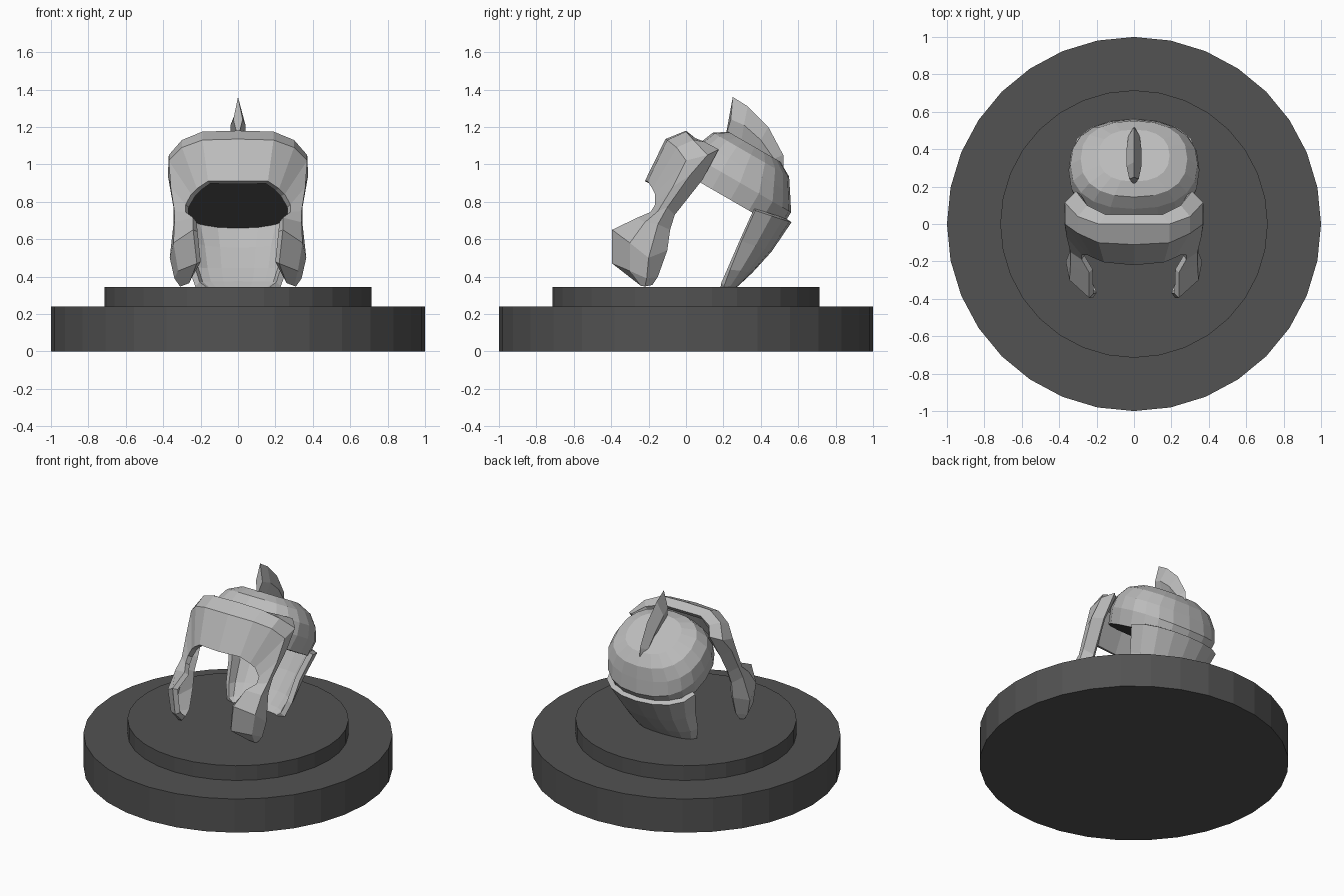
import bpy, bmesh, math
from mathutils import Matrix

if "Cube" in bpy.data.objects:
    bpy.data.objects.remove(bpy.data.objects["Cube"])


def material(name, v):
    m = bpy.data.materials.new(name)
    m.diffuse_color = (v, v, v, 1)
    m.use_nodes = True
    m.node_tree.nodes["Principled BSDF"].inputs["Base Color"].default_value = m.diffuse_color
    return m


DARK, STEEL = material("dark_stone", .085), material("steel", .5)


def make(name, verts, faces, thickness=0, mirror=False):
    me = bpy.data.meshes.new(name)
    me.from_pydata(verts, [], faces)
    me.materials.append(STEEL)
    ob = bpy.data.objects.new(name, me)
    bpy.context.collection.objects.link(ob)
    if mirror:
        ob.modifiers.new("mirror", 'MIRROR')
    if thickness:
        s = ob.modifiers.new("shell", 'SOLIDIFY')
        s.thickness = thickness
        s.offset = -1
    return ob


def grid_faces(rows, cols, wrap=False):
    n = cols if wrap else cols - 1
    return [(r * cols + c, r * cols + (c + 1) % cols,
             (r + 1) * cols + (c + 1) % cols, (r + 1) * cols + c)
            for r in range(rows - 1) for c in range(n)]


def fix_normals(ob):
    bm = bmesh.new()
    bm.from_mesh(ob.data)
    bmesh.ops.recalc_face_normals(bm, faces=bm.faces)
    bm.to_mesh(ob.data)
    bm.free()


# Two-step round plinth
for name, r, z0, z1 in (("base_lower", 1, 0, .24), ("base_upper", .715, .24, .345)):
    bpy.ops.mesh.primitive_cylinder_add(vertices=32, radius=r, depth=z1 - z0,
                                        location=(0, 0, (z0 + z1) / 2))
    bpy.context.object.name = name
    bpy.context.object.data.materials.append(DARK)

# Helmet bowl: oval rings (height, centre, half length, half width), tipped back
rings = [(.82, -.20, .31, .325), (.925, -.20, .315, .35), (1.01, -.215, .275, .34),
         (1.085, -.225, .235, .285), (1.13, -.23, .16, .19)]
N = 20
verts = []
for w, c, hl, hw in rings:
    for i in range(N):
        a = 2 * math.pi * i / N
        ca, sa = math.cos(a), math.sin(a)
        p = .85
        verts.append((hw * math.copysign(abs(ca) ** p, ca),
                      c + hl * math.copysign(abs(sa) ** p, sa), w))
faces = grid_faces(len(rings), N, True)
faces.append(tuple(range((len(rings) - 1) * N, len(rings) * N)))
faces.append(tuple(reversed(range(N))))
bowl = make("helmet_bowl", verts, faces)
bowl.data.transform(Matrix.Rotation(math.radians(-30), 4, 'X'))
bowl.data.materials.append(DARK)
bowl.data.polygons[-1].material_index = 1  # dark underside behind the face opening

# Brow band running into the cheek guards: rear edge, ridge, crease, front edge
band = [
    (0, .05, 1.14), (0, 0, 1.18), (0, -.11, 1.135), (0, -.22, .91),
    (.15, .05, 1.14), (.19, 0, 1.175), (.19, -.10, 1.13), (.16, -.205, .91),
    (.25, .10, 1.12), (.30, .04, 1.13), (.30, -.05, 1.09), (.22, -.18, .87),
    (.31, .175, 1.08), (.37, .115, 1.05), (.37, .0, 1.02), (.25, -.165, .84),
    (.33, .09, .92), (.375, .02, .94), (.36, -.07, .88), (.28, -.165, .785),
    (.29, -.06, .73), (.345, -.10, .77), (.34, -.15, .75), (.28, -.19, .745),
    (.30, -.085, .65), (.345, -.15, .68), (.34, -.22, .69), (.24, -.26, .715),
    (.30, -.10, .54), (.365, -.20, .50), (.345, -.30, .58), (.24, -.395, .65),
    (.29, -.15, .40), (.34, -.21, .39), (.32, -.30, .43), (.22, -.395, .47),
    (.30, -.18, .355), (.31, -.22, .347), (.30, -.24, .35), (.26, -.26, .365)]
make("brow_and_cheek_guards", band, grid_faces(10, 4), .035, mirror=True)

# Neck guard: curved plate (half width, side y, side z, back y, back z)
rows = [(.30, .365, .765, .535, .71), (.25, .29, .60, .43, .555), (.23, .225, .45, .33, .445),
        (.205, .19, .37, .255, .375), (.17, .185, .345, .215, .345)]
M = 9
verts = []
for hw, ys, zs, yb, zb in rows:
    for i in range(M):
        a = math.pi * (i / (M - 1) - .5)
        k = math.cos(a) ** .8 if 0 < i < M - 1 else 0
        verts.append((hw * math.sin(a), ys + (yb - ys) * k, zs + (zb - zs) * k))
make("neck_guard", verts, grid_faces(len(rows), M)).data.flip_normals()
guard = bpy.data.objects["neck_guard"].modifiers.new("shell", 'SOLIDIFY')
guard.thickness, guard.offset = .035, -1

# Crest fin: diamond sections (outer y z, middle y z half width, base y z)
fin = [(.25, 1.36, .24, 1.24, .025, .21, 1.14), (.33, 1.31, .31, 1.21, .04, .29, 1.09),
       (.44, 1.20, .40, 1.13, .04, .37, 1.05), (.52, 1.05, .47, 1.03, .03, .44, .98),
       (.523, .89, .505, .90, .015, .47, .90)]
verts = []
for oy, oz, my, mz, h, by, bz in fin:
    verts += [(0, oy, oz), (h, my, mz), (0, by, bz), (-h, my, mz)]
faces = grid_faces(len(fin), 4, True) + [(0, 1, 2, 3), (16, 17, 18, 19)]
fix_normals(make("crest_fin", verts, faces))
